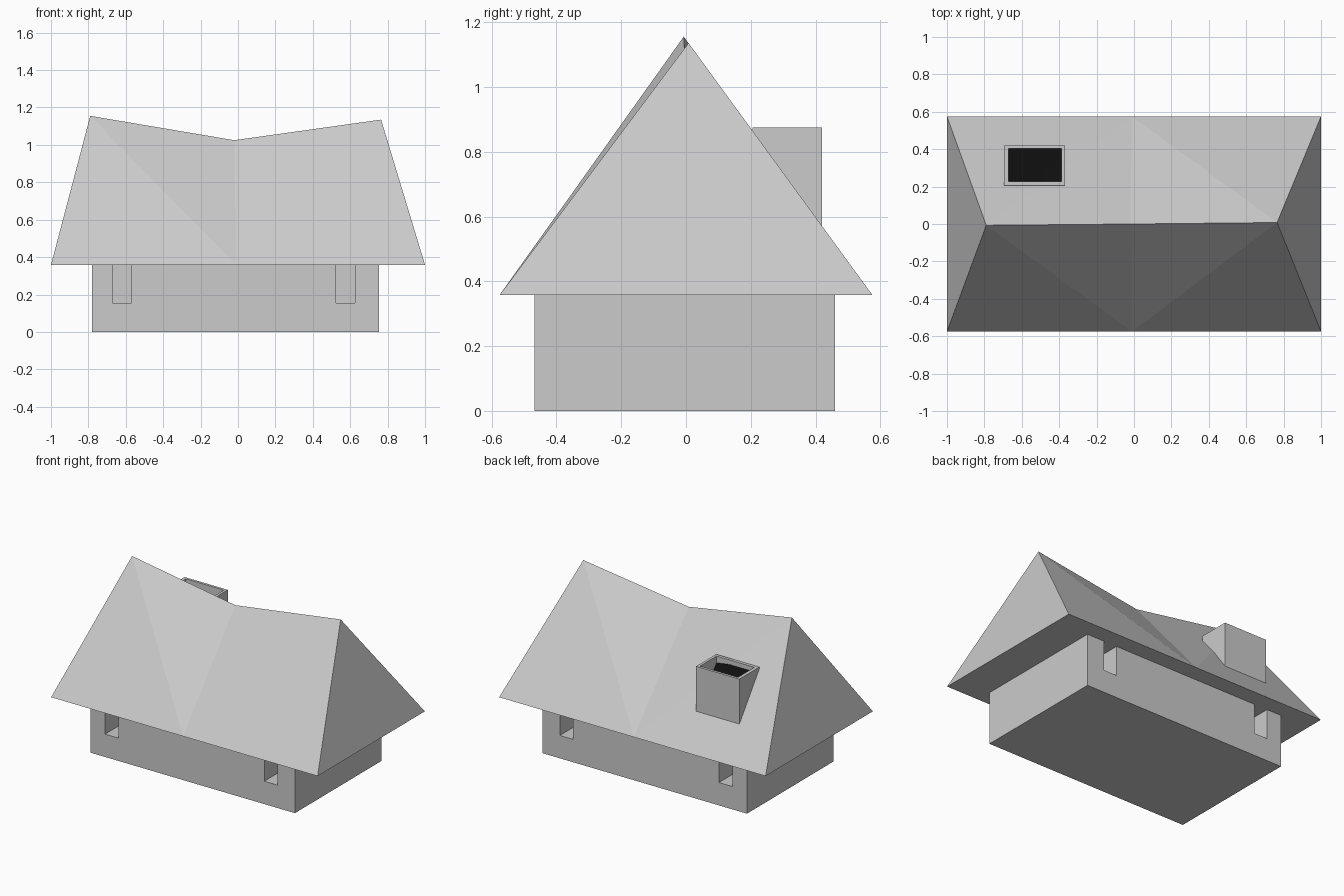
import bpy
import bmesh
from mathutils import Vector
from mathutils.bvhtree import BVHTree

default = bpy.data.objects.get("Cube")
if default:
    bpy.data.objects.remove(default, do_unlink=True)


def make_material(name, rgb):
    mat = bpy.data.materials.new(name)
    mat.use_nodes = True
    colour = (*rgb, 1.0)
    mat.diffuse_color = colour
    mat.node_tree.nodes["Principled BSDF"].inputs["Base Color"].default_value = colour
    return mat


grey = make_material("plain grey", (0.6, 0.6, 0.6))
black = make_material("soot black", (0.005, 0.005, 0.005))


def make_object(name, bm, mat):
    mesh = bpy.data.meshes.new(name)
    bm.to_mesh(mesh)
    bm.free()
    mesh.materials.append(mat)
    obj = bpy.data.objects.new(name, mesh)
    bpy.context.collection.objects.link(obj)
    return obj


def add_box(bm, low, high):
    low, high = Vector(low), Vector(high)
    verts = bmesh.ops.create_cube(bm, size=1)["verts"]
    for v in verts:
        v.co = (low + high) / 2 + v.co * (high - low)


def box_object(name, boxes, mat):
    bm = bmesh.new()
    for low, high in boxes:
        add_box(bm, low, high)
    return make_object(name, bm, mat)


def cut(obj, cutter):
    """Subtract the cutter, bake the result and discard the cutter."""
    cutter.hide_render = True
    mod = obj.modifiers.new("cut", "BOOLEAN")
    mod.operation = "DIFFERENCE"
    mod.solver = "EXACT"
    mod.object = cutter
    bpy.context.view_layer.objects.active = obj
    bpy.ops.object.modifier_apply(modifier=mod.name)
    bpy.data.objects.remove(cutter, do_unlink=True)


EAVE = 0.358

# Walls with deep window niches that reach up to the eaves
walls = box_object("walls", [((-0.78, -0.468, 0), (0.755, 0.46, EAVE))], grey)
niches = []
for x in (-0.67, 0.525):
    for y0, y1 in ((-0.6, -0.27), (0.26, 0.6)):
        niches.append(((x, y0, 0.155), (x + 0.1, y1, 0.5)))
cut(walls, box_object("window_cutter", niches, grey))

# Roof: sagging ridge over a rectangular eave, with sloped ends
bm = bmesh.new()
ridge = [bm.verts.new(p) for p in ((-0.79, -0.007, 1.155), (-0.02, 0, 1.025), (0.765, 0.008, 1.135))]
front, back = [[bm.verts.new((x, y, EAVE)) for x in (-1, -0.01, 1)] for y in (-0.575, 0.575)]
for i in (0, 1):
    bm.faces.new((front[i], front[i + 1], ridge[i + 1], ridge[i]))
    bm.faces.new((back[i + 1], back[i], ridge[i], ridge[i + 1]))
bm.faces.new((back[0], front[0], ridge[0]))
bm.faces.new((front[2], back[2], ridge[2]))
bm.faces.new(front[::-1] + back)
bmesh.ops.recalc_face_normals(bm, faces=bm.faces)
bmesh.ops.triangulate(bm, faces=[f for f in bm.faces if len(f.verts) == 4])
roof_tree = BVHTree.FromBMesh(bm)
make_object("roof", bm, grey)

# Chimney shaft rising out of the back slope
chimney = box_object("chimney", [((-0.695, 0.205, 0.5), (-0.37, 0.42, 0.875))], grey)
cut(chimney, box_object("flue_cutter", [((-0.672, 0.226, 0.52), (-0.388, 0.403, 1))], grey))

# Soot sheet lying on the slope inside the flue
bm = bmesh.new()
bmesh.ops.create_grid(bm, x_segments=6, y_segments=6, size=0.5)
for v in bm.verts:
    x, y = -0.53 + v.co.x * 0.284, 0.3145 + v.co.y * 0.177
    hit = roof_tree.ray_cast(Vector((x, y, 2)), Vector((0, 0, -1)))[0]
    v.co = (x, y, hit.z + 0.008)
make_object("flue_soot", bm, black)
